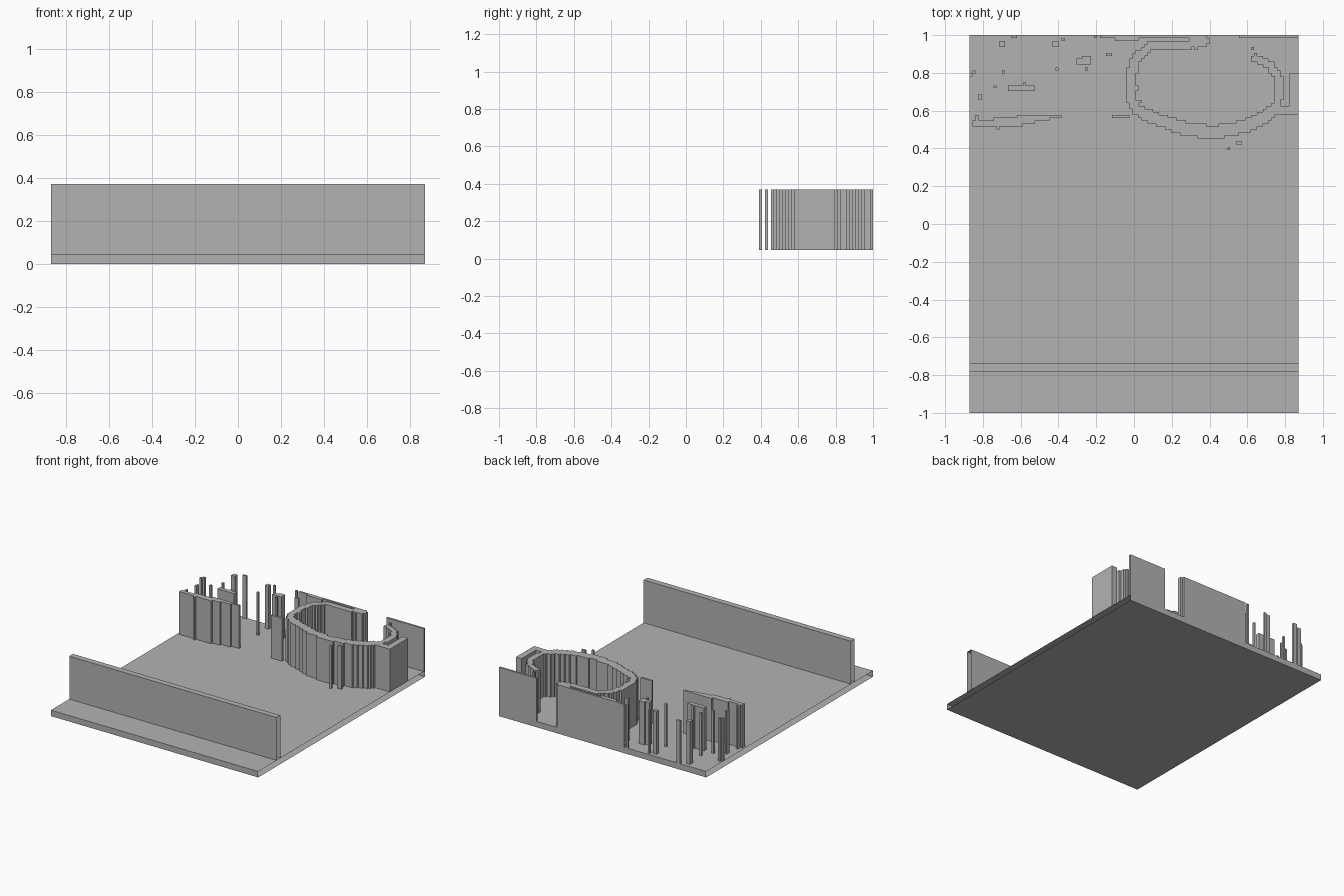
import bpy, bmesh
from mathutils import Vector
from mathutils.geometry import intersect_point_line

cube = bpy.data.objects.get("Cube")
if cube:
    bpy.data.objects.remove(cube, do_unlink=True)

COLS, ROWS = 111, 128
HALF_X, HALF_Y = 0.87, 1.0
FLOOR, TOP = 0.045, 0.37
DX, DY = 2 * HALF_X / COLS, 2 * HALF_Y / ROWS

grey = bpy.data.materials.new("plain_grey")
grey.use_nodes = True
colour = (0.45, 0.45, 0.45, 1)
grey.diffuse_color = colour
grey.node_tree.nodes["Principled BSDF"].inputs["Base Color"].default_value = colour


def finish(name, bm):
    bmesh.ops.remove_doubles(bm, verts=bm.verts, dist=0.0001)
    mesh = bpy.data.meshes.new(name)
    bm.to_mesh(mesh)
    bm.free()
    mesh.materials.append(grey)
    obj = bpy.data.objects.new(name, mesh)
    bpy.context.collection.objects.link(obj)


def open_bar(name, y0, y1, z0, z1, closed):
    """Sweep a rectangular profile along x, leaving both ends open."""
    bm = bmesh.new()
    profile = [(y0, z0), (y0, z1), (y1, z1), (y1, z0)]
    left = [bm.verts.new((-HALF_X, y, z)) for y, z in profile]
    right = [bm.verts.new((HALF_X, y, z)) for y, z in profile]
    for i in range(4 if closed else 3):
        j = (i + 1) % 4
        bm.faces.new((left[i], right[i], right[j], left[j]))
    finish(name, bm)


def block(col, row, width, depth):
    return {(c, r) for c in range(col, col + width) for r in range(row, row + depth)}


def blocks(rects):
    return set().union(*(block(*r) for r in rects))


def stroke(points, half_width):
    """Grid cells whose centre lies close to a path."""
    path = [Vector(p) for p in points]
    cells = set()
    for c in range(COLS):
        for r in range(ROWS // 2):
            p = Vector((-HALF_X + (c + 0.5) * DX, HALF_Y - (r + 0.5) * DY))
            for a, b in zip(path, path[1:]):
                t = min(1, max(0, intersect_point_line(p, a, b)[1]))
                if (a.lerp(b, t) - p).length < half_width:
                    cells.add((c, r))
                    break
    return cells


def raise_cells(name, cells):
    """Raise cells from the floor, with outer sides and a top only."""
    bm = bmesh.new()

    def quad(*corners):
        bm.faces.new([bm.verts.new(v) for v in corners])

    for c, r in sorted(cells):
        x0, y1 = -HALF_X + c * DX, HALF_Y - r * DY
        x1, y0 = x0 + DX, y1 - DY
        ring = [(x0, y0), (x1, y0), (x1, y1), (x0, y1)]
        quad(*[(x, y, TOP) for x, y in ring])
        neighbours = [(c, r + 1), (c + 1, r), (c, r - 1), (c - 1, r)]
        for i, near in enumerate(neighbours):
            if near not in cells:
                a, b = ring[i], ring[(i + 1) % 4]
                quad((*a, FLOOR), (*b, FLOOR), (*b, TOP), (*a, TOP))
    finish(name, bm)


# Floor slab and straight front wall
open_bar("floor_slab", -HALF_Y, HALF_Y, 0, FLOOR, True)
open_bar("front_wall", -0.78, -0.735, FLOOR, TOP, False)

# Back wall in two lengths with a doorway
back = blocks([(44, 0, 36, 1), (49, 1, 8, 1), (91, 0, 20, 1)])
raise_cells("back_wall", back)

# Curved room wall, open at the back
upper = stroke([(0.37, 0.965), (0.28, 0.95), (0.085, 0.94), (0.015, 0.885), (-0.015, 0.79),
                (-0.015, 0.67), (0.015, 0.605), (0.14, 0.55)], 0.025)
lower = stroke([(0.06, 0.58), (0.14, 0.55), (0.28, 0.5), (0.43, 0.486),
                (0.59, 0.515), (0.69, 0.565), (0.755, 0.615)], 0.033)
hook = stroke([(0.755, 0.615), (0.765, 0.685), (0.765, 0.775),
               (0.72, 0.84), (0.64, 0.88)], 0.022)
wing = block(48, 27, 6, 1)
side = blocks([(108, 13, 3, 11), (106, 24, 5, 2), (104, 26, 7, 1)])
slit = block(60, 1, 13, 1)
raise_cells("curved_wall", (upper | lower | hook | wing | side) - slit - back)

# Short stepped wall on the right
raise_cells("short_wall", blocks([(1, 29, 8, 2), (2, 27, 1, 2), (8, 28, 10, 3),
                                  (9, 31, 1, 1), (16, 27, 11, 2), (18, 29, 4, 1),
                                  (26, 27, 5, 1)]))

# Scattered posts
wide_posts = [(10, 2, 2, 2), (14, 0, 2, 1), (28, 2, 2, 2), (46, 6, 2, 1), (36, 8, 5, 2),
              (38, 7, 3, 1), (3, 20, 1, 2), (13, 17, 9, 2), (56, 17, 1, 2), (90, 36, 2, 1)]
thin_posts = [(31, 1), (42, 0), (39, 11), (29, 11), (11, 12), (0, 13), (1, 12), (8, 17),
              (18, 16), (76, 4), (95, 4), (57, 22), (87, 38)]
raise_cells("posts", blocks(wide_posts) | set(thin_posts))
